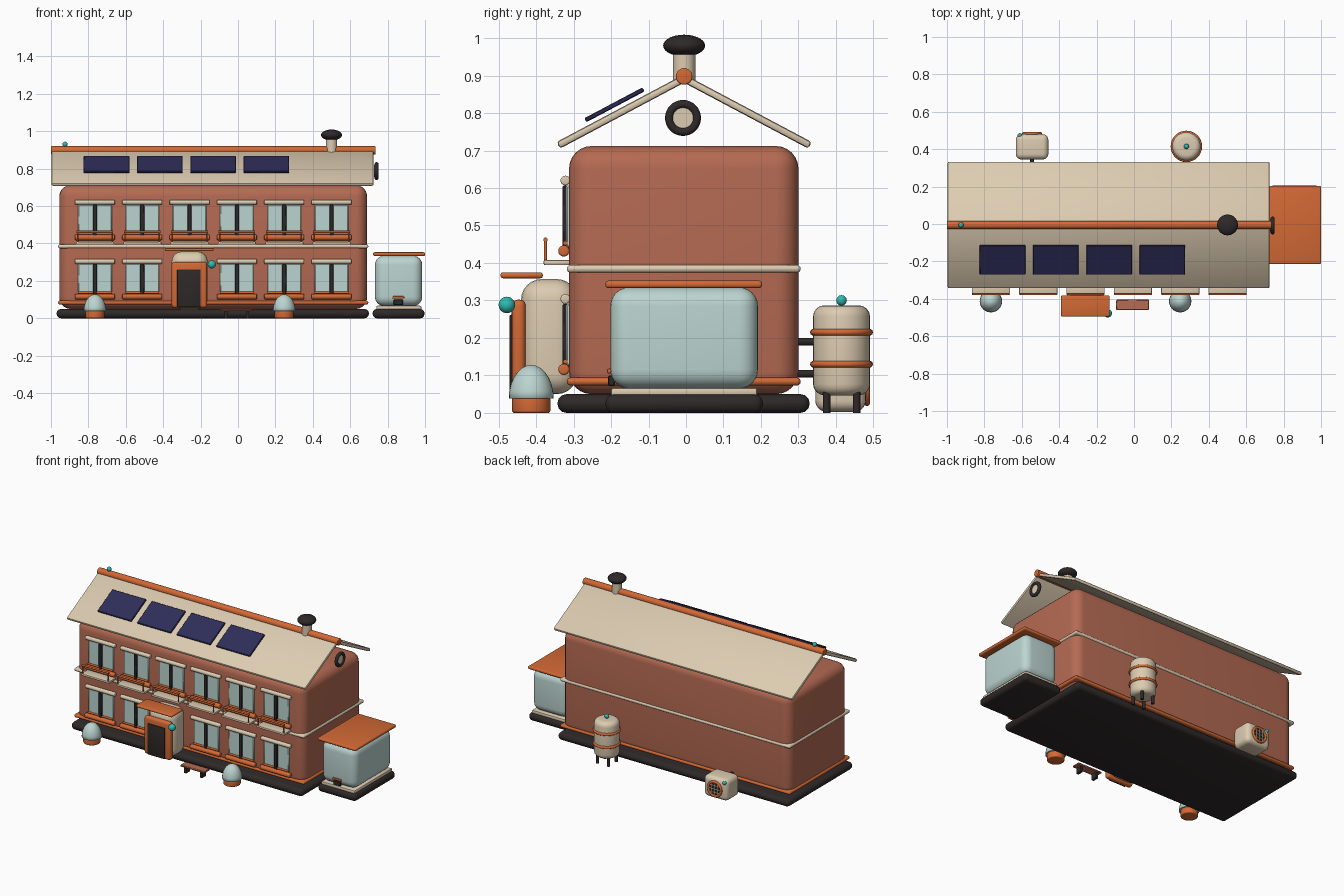
import bpy, math
from mathutils import Vector

if "Cube" in bpy.data.objects:
    bpy.data.objects.remove(bpy.data.objects["Cube"], do_unlink=True)


def material(name, rgb):
    m = bpy.data.materials.new(name)
    m.use_nodes = True
    m.diffuse_color = (*rgb, 1)
    m.node_tree.nodes["Principled BSDF"].inputs["Base Color"].default_value = (*rgb, 1)
    return m


CLAY = material("terracotta", (0.46, 0.145, 0.085))
CREAM = material("cream", (0.72, 0.6, 0.44))
ORANGE = material("orange", (0.65, 0.14, 0.035))
GLASS = material("pale_blue", (0.5, 0.66, 0.63))
DARK = material("charcoal", (0.028, 0.022, 0.022))
NAVY = material("navy", (0.028, 0.026, 0.1))
TEAL = material("teal", (0.03, 0.5, 0.44))


def finish(name, mat):
    ob = bpy.context.object
    ob.name = name
    ob.data.materials.append(mat)
    bpy.ops.object.shade_smooth_by_angle(angle=math.radians(40))
    return ob


def box(name, mat, x, y, z, bevel=0.0, segments=3, tilt=0.0):
    """Box from (min, max) ranges, with rounded edges."""
    bpy.ops.mesh.primitive_cube_add(size=1, location=[sum(r) / 2 for r in (x, y, z)])
    ob = bpy.context.object
    ob.scale = [r[1] - r[0] for r in (x, y, z)]
    bpy.ops.object.transform_apply(location=False, rotation=False, scale=True)
    ob.rotation_euler.x = tilt
    if bevel:
        mod = ob.modifiers.new("rounding", "BEVEL")
        mod.width, mod.segments = bevel, segments
        bpy.ops.object.modifier_apply(modifier=mod.name)
    return finish(name, mat)


def rod(name, mat, start, end, radius, bevel=0.0, sides=24):
    """Cylinder between two points, with optional rounded rims."""
    a, b = Vector(start), Vector(end)
    bpy.ops.mesh.primitive_cylinder_add(vertices=sides, radius=radius, depth=(b - a).length,
                                        location=(a + b) / 2)
    ob = bpy.context.object
    ob.rotation_euler = (b - a).to_track_quat("Z", "Y").to_euler()
    if bevel:
        mod = ob.modifiers.new("rounding", "BEVEL")
        mod.width, mod.segments, mod.angle_limit = bevel, 4, math.radians(50)
        bpy.ops.object.modifier_apply(modifier=mod.name)
    return finish(name, mat)


def ball(name, mat, centre, radius, squash=1.0):
    bpy.ops.mesh.primitive_uv_sphere_add(segments=24, ring_count=14, radius=radius, location=centre)
    bpy.context.object.scale.z = squash
    return finish(name, mat)


def ring(name, mat, centre, major, minor, rotation=(0, 0, 0)):
    bpy.ops.mesh.primitive_torus_add(location=centre, rotation=rotation, major_radius=major,
                                     minor_radius=minor, major_segments=32, minor_segments=10)
    return finish(name, mat)


# Main block with its foundation and bands
MID = -0.005
box("foundation", DARK, (-0.97, 0.70), (-0.343, 0.33), (0, 0.05), 0.024)
box("main_walls", CLAY, (-0.955, 0.69), (-0.312, 0.30), (0.05, 0.712), 0.06, 6)
box("lower_band", ORANGE, (-0.962, 0.697), (-0.318, 0.306), (0.073, 0.094), 0.01)
box("floor_band", CREAM, (-0.962, 0.697), (-0.318, 0.306), (0.374, 0.395), 0.01)

# Pitched roof made of two slabs, ridge pole and chimney
PITCH = math.atan2(0.175, 0.33)
for side, label in ((-1, "front"), (1, "back")):
    y, z = MID + side * 0.168, 0.803
    box(label + "_roof", CREAM, (-0.997, 0.725), (y - 0.19, y + 0.19), (z - 0.01, z + 0.01),
        0.008, 2, -side * PITCH)
rod("ridge_pole", ORANGE, (-1, MID, 0.898), (0.736, MID, 0.898), 0.022, 0.004)
ball("ridge_light", TEAL, (-0.925, MID, 0.93), 0.014)
rod("chimney", CREAM, (0.5, MID, 0.88), (0.5, MID, 0.965), 0.03)
ball("chimney_cap", DARK, (0.5, MID, 0.98), 0.056, 0.52)

# Solar panels standing off the front slope
for i in range(4):
    x = -0.703 + i * 0.285
    box("solar_panel", NAVY, (x - 0.122, x + 0.122), (-0.279, -0.103), (0.816, 0.828),
        0.003, 1, PITCH)

# Round gable window
rod("gable_window_pane", CREAM, (0.728, -0.008, 0.787), (0.745, -0.008, 0.787), 0.032)
ring("gable_window_frame", DARK, (0.741, -0.008, 0.787), 0.037, 0.011, (0, math.pi / 2, 0))


def window(x, z, balcony):
    """Glazing, mullion, lintel and sill; z is the sill height."""
    box("window_glass", GLASS, (x - 0.09, x + 0.09), (-0.32, -0.30), (z + 0.01, z + 0.175), 0.004, 1)
    box("window_mullion", DARK, (x - 0.011, x + 0.011), (-0.329, -0.30), (z, z + 0.175), 0.003, 1)
    rod("window_lintel", CREAM, (x - 0.107, -0.322, z + 0.188), (x + 0.107, -0.322, z + 0.188),
        0.013, 0.005, 16)
    rod("window_sill", ORANGE, (x - 0.107, -0.326, z), (x + 0.107, -0.326, z), 0.015, 0.006, 16)
    rod("window_bar", ORANGE, (x - 0.09, -0.322, z + 0.021), (x + 0.09, -0.322, z + 0.021), 0.006, 0, 10)
    if balcony:
        box("balcony_slab", CREAM, (x - 0.102, x + 0.102), (-0.38, -0.31), (0.394, 0.408), 0.004, 2)
        for s in (-1, 1):
            px = x + s * 0.092
            rod("balcony_post", ORANGE, (px, -0.375, 0.405), (px, -0.375, 0.464), 0.004, 0, 10)
        rod("balcony_rail", ORANGE, (x - 0.098, -0.375, 0.462), (x + 0.098, -0.375, 0.462), 0.006, 0, 10)


for col in range(6):
    wx = -0.765 + col * 0.253
    window(wx, 0.432, True)
    if col != 2:
        window(wx, 0.116, False)

# Entrance porch
box("porch", CREAM, (-0.355, -0.162), (-0.44, -0.29), (0.05, 0.357), 0.055, 6)
box("door_frame", ORANGE, (-0.355, -0.165), (-0.465, -0.428), (0.055, 0.302), 0.016, 4)
box("door", DARK, (-0.325, -0.2), (-0.471, -0.46), (0.06, 0.262), 0.004, 2)
box("door_canopy", ORANGE, (-0.39, -0.13), (-0.495, -0.382), (0.359, 0.375), 0.007)
ball("door_lamp", TEAL, (-0.14, -0.478, 0.288), 0.022)

# Domed planters beside the entrance
for x in (-0.765, 0.247):
    rod("planter_base", ORANGE, (x, -0.413, 0), (x, -0.413, 0.042), 0.051, 0.006)
    dome = ball("planter_dome", GLASS, (x, -0.413, 0.038), 0.06, 1.5)
    for v in dome.data.vertices:
        v.co.z = max(v.co.z, 0)

# Bench
box("bench_seat", CLAY, (-0.095, 0.08), (-0.46, -0.405), (0.038, 0.05), 0.003, 1)
for x in (-0.065, 0.05):
    box("bench_leg", DARK, (x - 0.008, x + 0.008), (-0.452, -0.413), (0, 0.04))

# Side annex
box("annex_foundation", DARK, (0.72, 0.997), (-0.215, 0.205), (0, 0.05), 0.022)
box("annex_plinth", CREAM, (0.74, 0.98), (-0.2, 0.19), (0.045, 0.067), 0.006, 2)
box("annex_walls", GLASS, (0.732, 0.985), (-0.202, 0.192), (0.065, 0.335), 0.05, 6)
box("annex_roof", ORANGE, (0.722, 1.0), (-0.215, 0.203), (0.333, 0.353), 0.008)
box("annex_hatch", DARK, (0.832, 0.882), (-0.208, -0.19), (0.072, 0.1), 0.003, 1)
box("annex_hatch_hood", ORANGE, (0.825, 0.889), (-0.211, -0.19), (0.105, 0.118), 0.005, 2)

# Water tank at the back
TX, TY = 0.28, 0.415
rod("tank", CREAM, (TX, TY, 0.047), (TX, TY, 0.287), 0.076, 0.03, 32)
for z in (0.13, 0.215):
    ring("tank_band", ORANGE, (TX, TY, z), 0.075, 0.009)
ball("tank_light", TEAL, (TX, TY, 0.3), 0.014)
for sx in (-1, 1):
    for sy in (-1, 1):
        lx, ly = TX + sx * 0.04, TY + sy * 0.04
        rod("tank_leg", DARK, (lx, ly, 0), (lx, ly, 0.065), 0.01, 0, 12)
rod("tank_pipe", DARK, (TX, 0.29, 0.19), (TX, 0.36, 0.19), 0.01, 0, 12)

# Air unit at the back
AX, AZ = -0.545, 0.072
box("air_unit", CREAM, (AX - 0.087, AX + 0.087), (0.345, 0.48), (0.003, 0.143), 0.03, 5)
rod("fan_opening", DARK, (AX, 0.46, AZ), (AX, 0.483, AZ), 0.046)
ring("fan_ring", ORANGE, (AX, 0.483, AZ), 0.046, 0.008, (math.pi / 2, 0, 0))
for i in (-1, 0, 1):
    d, h = i * 0.022, 0.042 if i == 0 else 0.034
    rod("fan_grille", CREAM, (AX + d, 0.485, AZ - h), (AX + d, 0.485, AZ + h), 0.003, 0, 8)
    rod("fan_grille", CREAM, (AX - h, 0.485, AZ + d), (AX + h, 0.485, AZ + d), 0.003, 0, 8)
ball("air_unit_light", TEAL, (AX - 0.065, 0.474, 0.125), 0.012)
rod("air_pipe", DARK, (AX, 0.29, 0.105), (AX, 0.36, 0.105), 0.01, 0, 12)
